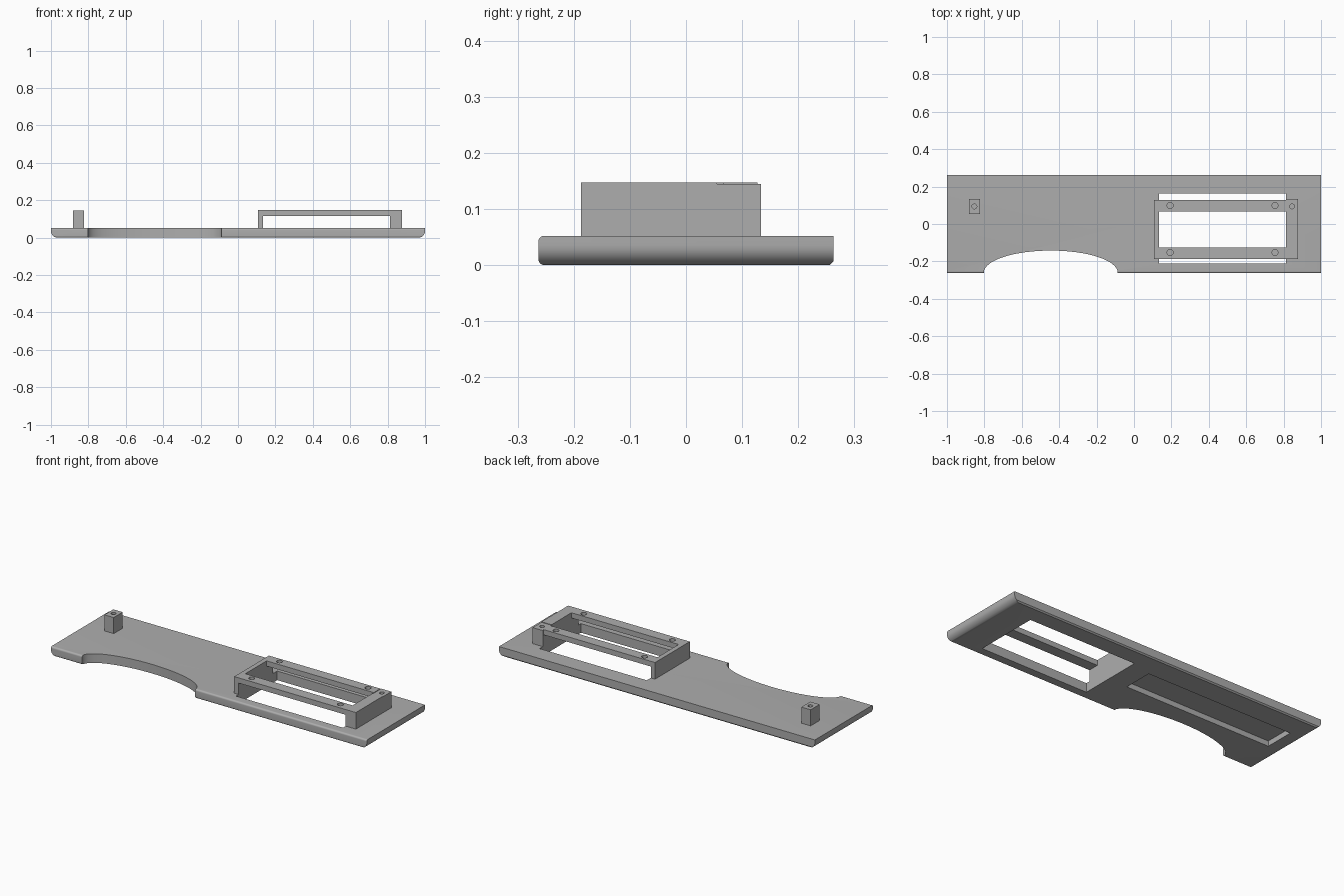
import bpy, bmesh
from math import cos, sin, pi, radians
from mathutils import Vector

old = bpy.data.objects.get("Cube")
if old:
    bpy.data.objects.remove(old, do_unlink=True)

grey = bpy.data.materials.new("plain grey")
grey.use_nodes = True
colour = (0.42, 0.42, 0.42, 1)
grey.diffuse_color = colour
grey.node_tree.nodes["Principled BSDF"].inputs["Base Color"].default_value = colour


def prism(name, outline, place, depth):
    """Extrude a 2D outline; place maps (a, b) to a 3D point."""
    bm = bmesh.new()
    face = bm.faces.new([bm.verts.new(place(a, b)) for a, b in outline])
    moved = bmesh.ops.extrude_face_region(bm, geom=[face])["geom"]
    verts = [v for v in moved if isinstance(v, bmesh.types.BMVert)]
    bmesh.ops.translate(bm, verts=verts, vec=Vector(depth))
    bmesh.ops.recalc_face_normals(bm, faces=bm.faces)
    mesh = bpy.data.meshes.new(name)
    bm.to_mesh(mesh)
    bm.free()
    mesh.materials.append(grey)
    ob = bpy.data.objects.new(name, mesh)
    bpy.context.collection.objects.link(ob)
    return ob


def box(name, x0, x1, y0, y1, z0, z1):
    rect = [(x0, y0), (x1, y0), (x1, y1), (x0, y1)]
    return prism(name, rect, lambda a, b: (a, b, z0), (0, 0, z1 - z0))


def disc(name, x, y, rx, ry, z0, z1, sides):
    ring = [(x + rx * cos(2 * pi * i / sides), y + ry * sin(2 * pi * i / sides))
            for i in range(sides)]
    return prism(name, ring, lambda a, b: (a, b, z0), (0, 0, z1 - z0))


def arc(cx, cz, r, start, steps=8):
    return [(cx + r * cos(start + i * pi / 2 / steps),
             cz + r * sin(start + i * pi / 2 / steps)) for i in range(steps + 1)]


def boolean(ob, tool, operation="DIFFERENCE"):
    mod = ob.modifiers.new(operation.title(), "BOOLEAN")
    mod.operation, mod.object, mod.solver = operation, tool, "EXACT"
    bpy.ops.object.select_all(action="DESELECT")
    bpy.context.view_layer.objects.active = ob
    ob.select_set(True)
    bpy.ops.object.modifier_apply(modifier=mod.name)
    bpy.data.objects.remove(tool, do_unlink=True)


def smooth(ob):
    bpy.ops.object.select_all(action="DESELECT")
    bpy.context.view_layer.objects.active = ob
    ob.select_set(True)
    bpy.ops.object.shade_smooth_by_angle(angle=radians(30))


TOP, BACK, FRAME_TOP, POST_TOP = 0.052, 0.263, 0.147, 0.144

# Base plate: rounded lower ends crossed with a rounded front edge
R, F = 0.035, 0.01
ends = [(1, TOP), (-1, TOP)] + arc(R - 1, R, R, pi) + arc(1 - R, R, R, 1.5 * pi)
side = (arc(F - BACK, TOP - F, F, pi / 2) + arc(F - BACK, F, F, pi)
        + [(BACK - 0.007, 0), (BACK, 0.007), (BACK, TOP)])
plate = prism("base_plate", ends, lambda a, b: (a, -0.3, b), (0, 0.6, 0))
boolean(plate, prism("side_profile", side, lambda a, b: (-1.1, a, b), (2.2, 0, 0)),
        "INTERSECT")

# Curved front notch, display window and shallow pocket underneath
boolean(plate, disc("notch_cutter", -0.445, -0.26, 0.358, 0.118, -0.1, 0.2, 64))
boolean(plate, box("window_cutter", 0.134, 0.813, -0.211, 0.163, -0.1, 0.2))
boolean(plate, box("pocket_cutter", -0.91, 0.013, -0.04, 0.13, -0.1, 0.03))
smooth(plate)

# Raised mounting frame: end walls and two rails joined as one bracket
frame = box("mounting_frame", 0.107, 0.877, -0.187, 0.127, TOP, FRAME_TOP)
boolean(frame, box("frame_opening", 0.134, 0.813, -0.125, 0.067, 0, 0.2))
boolean(frame, box("rail_clearance", 0.134, 0.813, -0.3, 0.3, 0, 0.117))
boolean(frame, box("post_clearance", 0.813, 0.9, 0.055, 0.2, 0, 0.2))
for x in (0.193, 0.754):
    for y in (-0.152, 0.099):
        boolean(frame, disc("screw_hole", x, y, 0.016, 0.016, 0.125, 0.2, 24))
smooth(frame)

# Square screw posts
for name, x0, x1 in (("right_post", -0.883, -0.824), ("left_post", 0.813, 0.877)):
    post = box(name, x0, x1, 0.053, 0.134, TOP, POST_TOP)
    boolean(post, disc("post_hole", (x0 + x1) / 2, 0.094, 0.013, 0.013, 0.08, 0.2, 24))
    smooth(post)
